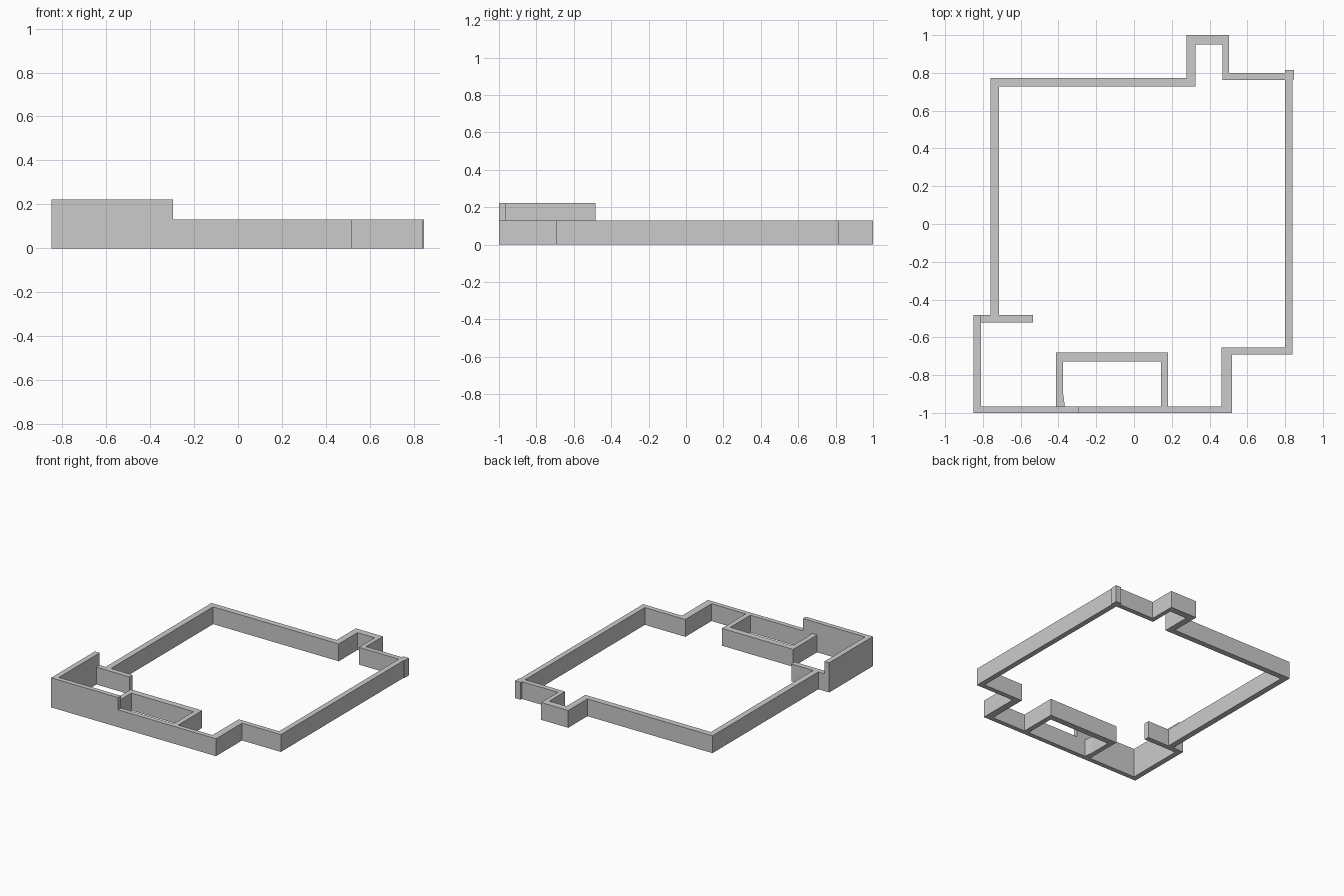
import bpy, bmesh

LOW, TALL = 0.13, 0.222


def wall(name, plan, height):
    """Extrude a floor-plan outline straight up from the ground."""
    bm = bmesh.new()
    base = bm.faces.new([bm.verts.new((x, y, 0)) for x, y in plan])
    top = bmesh.ops.extrude_face_region(bm, geom=[base], use_keep_orig=True)["geom"]
    bmesh.ops.translate(bm, vec=(0, 0, height),
                        verts=[v for v in top if isinstance(v, bmesh.types.BMVert)])
    bmesh.ops.recalc_face_normals(bm, faces=bm.faces)
    mesh = bpy.data.meshes.new(name)
    bm.to_mesh(mesh)
    bm.free()
    obj = bpy.data.objects.new(name, mesh)
    bpy.context.collection.objects.link(obj)
    return obj


# Low perimeter wall: outer face clockwise from the west, then back along the inside
wall("perimeter_wall", [
    (-0.76, -0.483), (-0.76, 0.772), (0.277, 0.772), (0.277, 1.0), (0.502, 1.0),
    (0.502, 0.80), (0.80, 0.80), (0.80, 0.816), (0.846, 0.816), (0.846, 0.765),
    (0.84, 0.765), (0.84, -0.692), (0.518, -0.692), (0.518, -1.0), (-0.295, -1.0),
    (-0.295, -0.965), (0.464, -0.965), (0.464, -0.655), (0.80, -0.655),
    (0.80, 0.763), (0.469, 0.763), (0.469, 0.95), (0.326, 0.95),
    (0.326, 0.728), (-0.716, 0.728), (-0.716, -0.483)], LOW)

# Taller corner at the front left
wall("tall_corner_wall", [
    (-0.295, -1.0), (-0.85, -1.0), (-0.85, -0.483), (-0.81, -0.483),
    (-0.81, -0.965), (-0.295, -0.965)], TALL)

# Short partition running inwards from the tall corner
wall("partition_stub", [
    (-0.81, -0.522), (-0.81, -0.483), (-0.535, -0.483), (-0.535, -0.522)], LOW)

# Small room against the front wall, its left wall flaring slightly at the foot
wall("inner_room_wall", [
    (-0.412, -0.965), (-0.412, -0.681), (0.18, -0.681), (0.18, -0.965),
    (0.142, -0.965), (0.142, -0.728), (-0.375, -0.728), (-0.375, -0.90),
    (-0.366, -0.965)], LOW)
